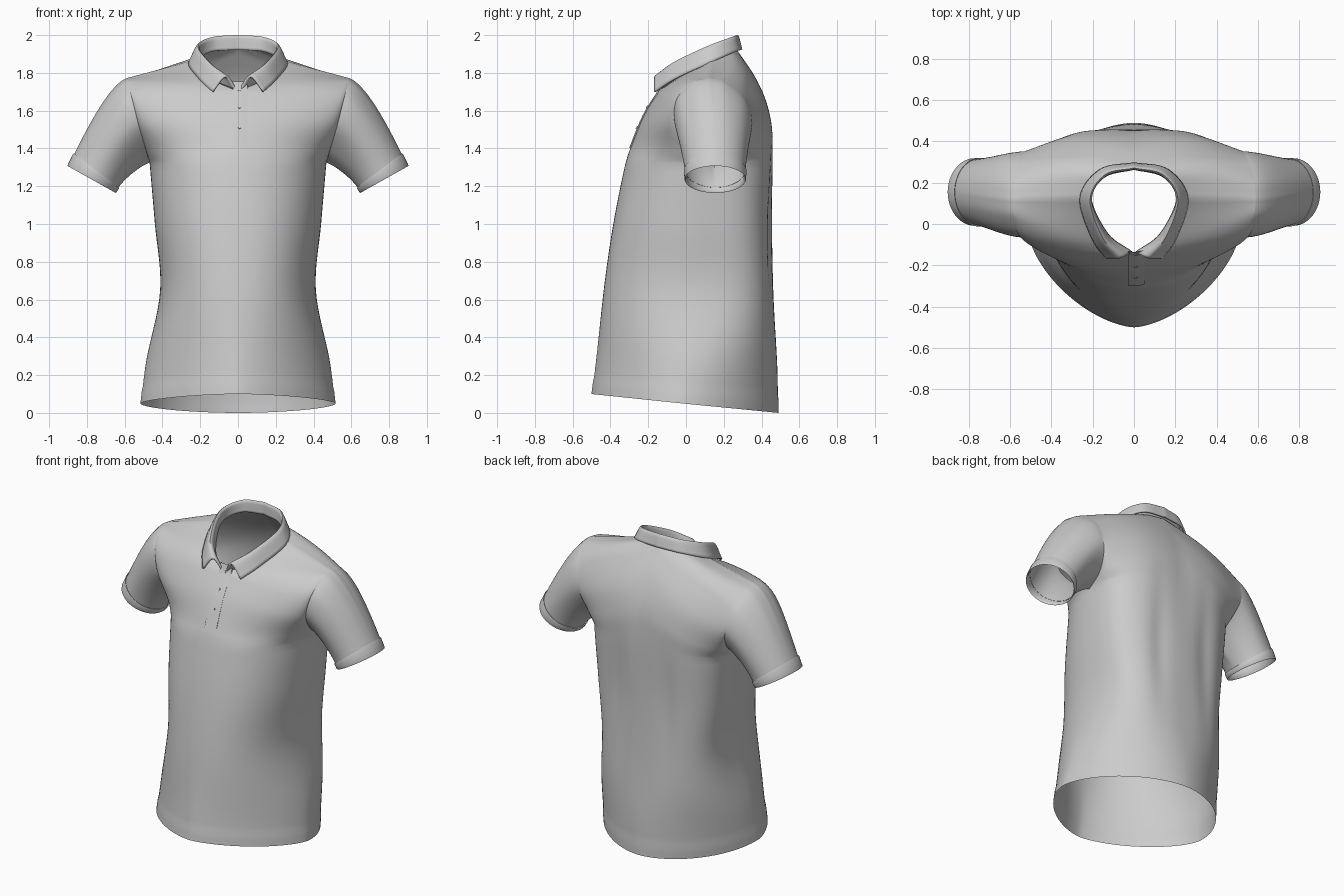
import bpy, bmesh, math
from mathutils import Vector

if "Cube" in bpy.data.objects:
    bpy.data.objects.remove(bpy.data.objects["Cube"])


def curve(pts, steps, corners=()):
    """Smooth curve through pts; it may turn sharply at the corner indices."""
    out = []
    last = len(pts) - 1
    p = [Vector(q) for q in pts]
    for i in range(last):
        a, b = p[i], p[i + 1]
        before = a * 2 - b if i == 0 or i in corners else p[i - 1]
        after = b * 2 - a if i + 1 == last or i + 1 in corners else p[i + 2]
        m0, m1 = (b - before) / 2, (after - a) / 2
        for k in range(steps):
            t = k / steps
            out.append(a * (2*t**3 - 3*t*t + 1) + m0 * (t**3 - 2*t*t + t)
                       + b * (3*t*t - 2*t**3) + m1 * (t**3 - t*t))
    return out + [p[-1]]


def build(name, grids, mirror=True, thickness=0, angle=50):
    """Mesh object from grids (lists of equal rows of points)."""
    bm = bmesh.new()
    for rows in grids:
        vs = [[bm.verts.new(q) for q in r] for r in rows]
        for r0, r1 in zip(vs, vs[1:]):
            for i in range(len(r0) - 1):
                bm.faces.new((r0[i], r0[i + 1], r1[i + 1], r1[i]))
    bmesh.ops.remove_doubles(bm, verts=bm.verts, dist=0.0004)
    bmesh.ops.recalc_face_normals(bm, faces=bm.faces)
    me = bpy.data.meshes.new(name)
    bm.to_mesh(me)
    bm.free()
    ob = bpy.data.objects.new(name, me)
    bpy.context.collection.objects.link(ob)
    bpy.context.view_layer.objects.active = ob
    for o in bpy.data.objects:
        o.select_set(o == ob)
    bpy.ops.object.shade_smooth_by_angle(angle=math.radians(angle))
    if mirror:
        ob.modifiers.new("mirror", 'MIRROR').merge_threshold = 0.001
    if thickness:
        s = ob.modifiers.new("thickness", 'SOLIDIFY')
        s.thickness, s.offset = thickness, 0
    return ob


STEPS, ACROSS, ARMPIT, NECK = 7, 28, 4, 7

# Side seam from hem to armpit, then front and back armhole up to the shoulder tip
side = [(.513, -.02, .05), (.485, .03, .28), (.412, .10, .65), (.44, .13, 1.0), (.468, .15, 1.325)]
tip = (.59, .12, 1.772)
front_outer = side + [(.487, .05, 1.39), (.525, -.055, 1.52), (.56, -.05, 1.66), (.582, .035, 1.75), tip]
back_outer = side + [(.487, .27, 1.39), (.525, .35, 1.52), (.56, .315, 1.66), (.582, .215, 1.75), tip]

# Centre line from hem to neck, then along the neckline to the shoulder seam
front_inner = [(0, -.497, .10), (0, -.47, .33), (0, -.432, .68), (0, -.385, 1.0), (0, -.325, 1.3),
               (0, -.287, 1.42), (0, -.22, 1.58), (0, -.14, 1.71), (.13, -.05, 1.768), (.215, .13, 1.872)]
back_inner = [(0, .487, 0), (0, .483, .25), (0, .463, .62), (0, .455, 1.0), (0, .455, 1.4),
              (0, .435, 1.6), (0, .37, 1.77), (0, .27, 1.922), (.14, .235, 1.912), (.215, .13, 1.872)]

# Roundness of each row (1 straight, 2 ellipse, more is boxier) and extra fullness
front_shape = [(1.6, 0), (1.75, 0), (2.2, 0), (2.25, 0), (2.15, 0), (1.95, 0), (1.8, -.01), (1.6, -.01), (1.25, -.015), (1, 0)]
back_shape = [(1.8, 0), (2.05, 0), (2.9, 0), (2.9, 0), (2.8, .01), (2.4, .025), (2, .045), (1.4, .045), (1.2, .02), (1, 0)]


def panel(inner, outer, shape, fold):
    rows = []
    for j, (a, b, s) in enumerate(zip(curve(inner, STEPS, (NECK,)), curve(outer, STEPS, (ARMPIT,)),
                                      curve(shape, STEPS))):
        row = []
        low = max(0, 1 - j / (ARMPIT * STEPS))
        for i in range(ACROSS + 1):
            t = i / ACROSS * math.pi / 2
            fx = max(math.sin(t), 0) ** (2 / s[0])
            fy = max(math.cos(t), 0) ** (2 / s[0]) if i < ACROSS else 0
            fz = fx + (1 - fy - fx) * low
            p = Vector((a.x + (b.x - a.x) * fx, b.y + (a.y - b.y) * fy, a.z + (b.z - a.z) * fz))
            p.y += s[1] * math.sin(math.pi * fx)
            # soft vertical drape and a slightly raised hem band
            drape = math.exp(-((p.z - .95) / .4) ** 2 - ((p.x - .17) / .06) ** 2)
            p.y -= fold * drape
            if j < 3:
                p.x *= 1.007
                p.y *= 1.007
            row.append(p)
        rows.append(row)
    return rows


front = panel(front_inner, front_outer, front_shape, 0)
back = panel(back_inner, back_outer, back_shape, .014)
build("shirt_body", [front, back])

# Sleeve: loft from the armhole loop to the round cuff opening
first = ARMPIT * STEPS
halves = [[r[-1] for r in front[first:]], [r[-1] for r in back[first:]][::-1]]
loop = []
for h, pts in enumerate(halves):
    lens = [0]
    for p, q in zip(pts, pts[1:]):
        lens.append(lens[-1] + (q - p).length)
    loop += [(p, math.pi * (h + l / lens[-1])) for p, l in zip(pts, lens)][h:]
centre = Vector((.775, .155, 1.236))
across = Vector((.125, 0, .070))
axis = Vector((.45, 0, -.89))


def sleeve_ring(t, scale=1.0):
    ring = []
    for p, ang in loop:
        up = (1 - math.cos(ang)) / 2
        q = centre - across * math.cos(ang) - Vector((0, .158, 0)) * math.sin(ang)
        m0 = Vector((.15 + .16 * up, 0, -.05 - .07 * up))
        m1 = axis * (q - p).length * .9
        ring.append(p * (2*t**3 - 3*t*t + 1) + m0 * (t**3 - 2*t*t + t)
                    + q * (3*t*t - 2*t**3) + m1 * (t**3 - t*t))
    mid = sum(ring, Vector()) / len(ring)
    return [mid + (q - mid) * scale for q in ring]


build("sleeve", [[sleeve_ring(i / 20) for i in range(20)]])
build("sleeve_cuff", [[sleeve_ring(t, s) for t, s in
                       ((.87, .99), (.865, 1.025), (.88, 1.04), (.94, 1.035), (.985, 1.035),
                        (1, 1.02), (.985, .99), (.93, .985))]], angle=70)

# Collar: stand rises from the neckline, folds over and falls outside
neckline = [(.01, -.138, 1.71), (.13, -.048, 1.765), (.212, .13, 1.865), (.14, .233, 1.912), (0, .268, 1.922)]
fold_top = [(.065, -.162, 1.78), (.155, -.06, 1.853), (.213, .12, 1.938), (.14, .24, 1.983), (0, .272, 1.995)]
fall_edge = [(.135, -.166, 1.70), (.205, -.06, 1.768), (.258, .13, 1.855), (.16, .263, 1.912), (0, .293, 1.922)]
sections = zip(*(curve(c, 9) for c in (neckline, fold_top, fall_edge)))
build("collar", [[curve(s, 6) for s in sections]], thickness=.012, angle=60)

# Placket: raised strip down the centre front
line = [r[0] for r in front[5 * STEPS - 1:NECK * STEPS + 1]] + [Vector((0, -.128, 1.755))]
build("placket", [[[Vector((x, p.y + d, p.z)) for x, d in
                    ((-.03, .010), (-.03, -.006), (.01, -.007), (.05, .000), (.05, .010))]
                   for p in line]], mirror=False, angle=40)

# Buttons
for z in (1.51, 1.62, 1.72):
    p = min(line, key=lambda q: abs(q.z - z))
    bpy.ops.mesh.primitive_cylinder_add(vertices=16, radius=.008, depth=.008,
                                        location=(.008, p.y - .008, p.z),
                                        rotation=(math.radians(62), 0, 0))
    bpy.context.object.name = "button"
    bpy.ops.object.shade_smooth_by_angle()
